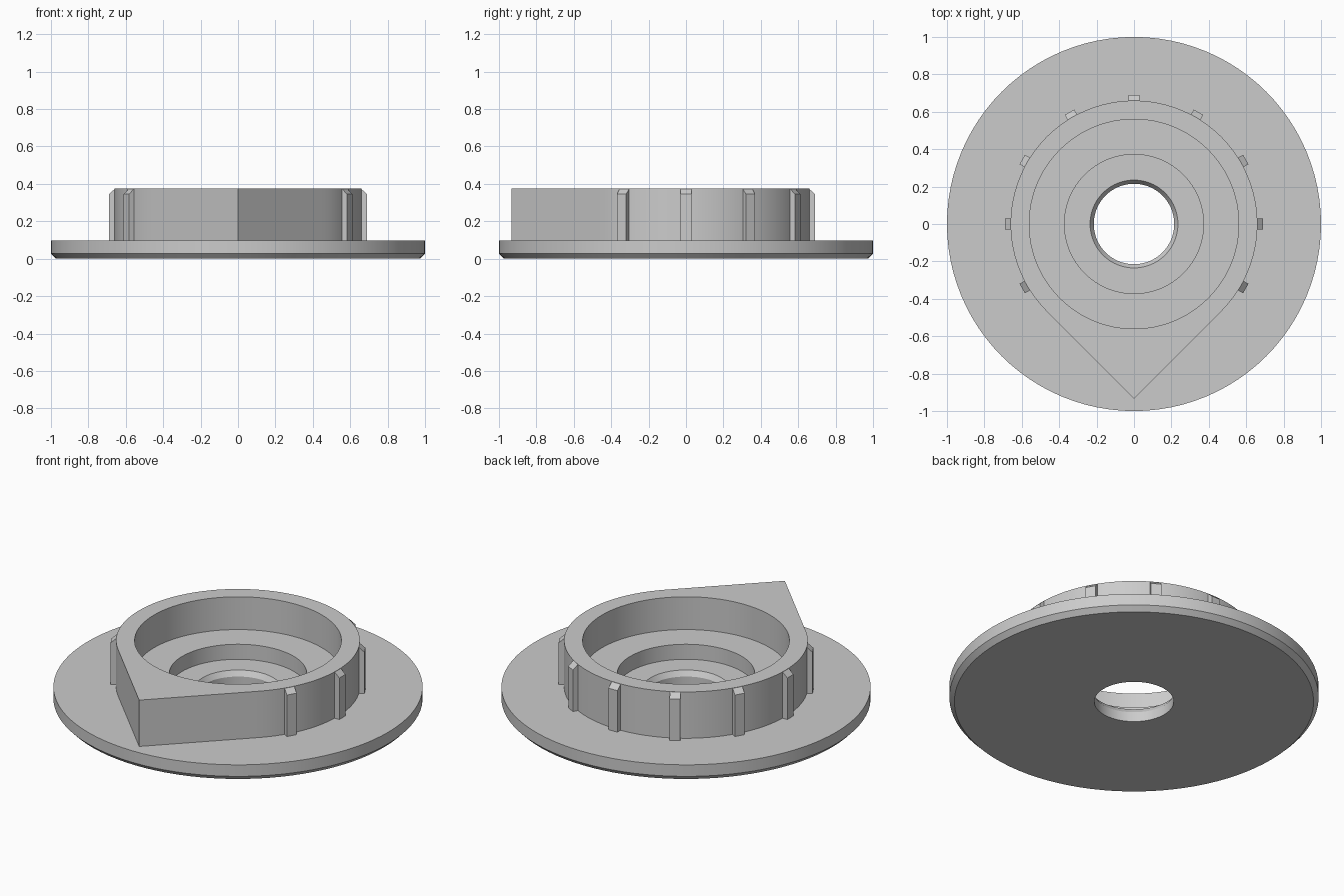
import bpy
import bmesh
from math import cos, sin, pi, radians
from mathutils import Matrix

SEGMENTS = 96
WALL_R = 0.66       # outer radius of the knob wall
FLANGE_TOP = 0.097
KNOB_TOP = 0.374

cube = bpy.data.objects.get("Cube")
if cube:
    bpy.data.objects.remove(cube, do_unlink=True)

grey = bpy.data.materials.new("plain_grey")
grey.use_nodes = True
colour = (0.6, 0.6, 0.6, 1)
grey.diffuse_color = colour
grey.node_tree.nodes["Principled BSDF"].inputs["Base Color"].default_value = colour


def finish(name, bm):
    mesh = bpy.data.meshes.new(name)
    bm.to_mesh(mesh)
    bm.free()
    mesh.materials.append(grey)
    obj = bpy.data.objects.new(name, mesh)
    bpy.context.collection.objects.link(obj)
    return obj


def pointer_radius(angle):
    """Circle that runs along two tangents to a point at the front."""
    off_front = abs((angle + pi / 2 + pi) % (2 * pi) - pi)
    return WALL_R / cos(max(0, pi / 4 - off_front))


def lathe(name, profile):
    """Sweep (radius, z) points round z; a radius may be a function of angle."""
    bm = bmesh.new()
    angles = [2 * pi * i / SEGMENTS for i in range(SEGMENTS)]
    rings = []
    for radius, z in profile:
        ring = []
        for a in angles:
            r = radius(a) if callable(radius) else radius
            ring.append(bm.verts.new((r * cos(a), r * sin(a), z)))
        rings.append(ring)
    for low, high in zip(rings, rings[1:]):
        for i in range(SEGMENTS):
            j = (i + 1) % SEGMENTS
            bm.faces.new((low[i], low[j], high[j], high[i]))
    obj = finish(name, bm)
    bpy.ops.object.select_all(action="DESELECT")
    obj.select_set(True)
    bpy.context.view_layer.objects.active = obj
    bpy.ops.object.shade_smooth_by_angle(angle=radians(20))
    return obj


# Flange: chamfered bore, underside, bevelled lower edge and upper face
lathe("flange", [(0.235, 0.088), (0.215, 0.058), (0.215, 0), (0.973, 0),
                 (1, 0.028), (1, FLANGE_TOP), (pointer_radius, FLANGE_TOP)])

# Knob: pointed outer wall, rim, and stepped recess inside
lathe("pointer_knob", [(pointer_radius, FLANGE_TOP), (pointer_radius, KNOB_TOP),
                       (0.56, KNOB_TOP), (0.56, 0.178), (0.372, 0.178),
                       (0.372, 0.088), (0.235, 0.088)])


# Grip ribs: upright bars with a sloped top, around the round part of the wall
def grip_rib(name, angle):
    bm = bmesh.new()
    outline = [(0.658, FLANGE_TOP), (0.69, FLANGE_TOP),
               (0.69, 0.345), (0.658, KNOB_TOP)]
    face = bm.faces.new([bm.verts.new((r, -0.029, z)) for r, z in outline])
    extruded = bmesh.ops.extrude_face_region(bm, geom=[face])["geom"]
    verts = [v for v in extruded if isinstance(v, bmesh.types.BMVert)]
    bmesh.ops.translate(bm, verts=verts, vec=(0, 0.058, 0))
    bmesh.ops.recalc_face_normals(bm, faces=bm.faces)
    bm.transform(Matrix.Rotation(angle, 4, "Z"))
    finish(name, bm)


for n in range(9):
    grip_rib(f"grip_rib_{n + 1}", radians(30 * n - 30))
